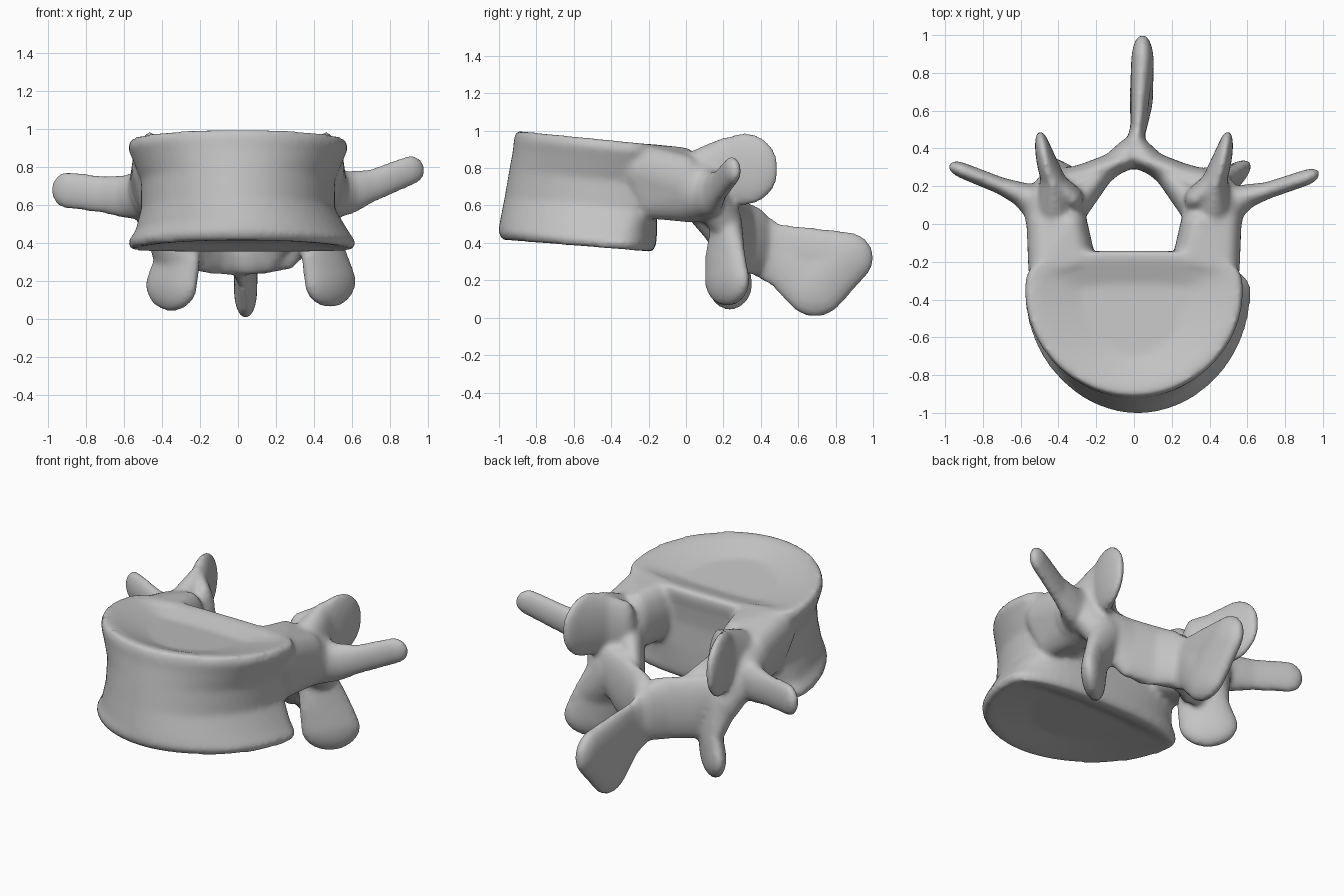
import bpy
import bmesh
from math import cos, sin, pi, copysign
from mathutils import Matrix, Vector

# Remove the default cube only
default_cube = bpy.data.objects.get("Cube")
if default_cube:
    bpy.data.objects.remove(default_cube, do_unlink=True)

bone = bpy.data.materials.new("bone_grey")
bone.use_nodes = True
colour = (0.55, 0.55, 0.55, 1)
bone.diffuse_color = colour
for node in bone.node_tree.nodes:
    if node.type == 'BSDF_PRINCIPLED':
        node.inputs["Base Color"].default_value = colour
        node.inputs["Roughness"].default_value = 0.7

clay = bmesh.new()


def add_ellipsoid(bm, centre, radii, yaw, side):
    x, y, z = centre
    matrix = (Matrix.Translation((x * side, y, z))
              @ Matrix.Rotation(yaw * side, 4, 'Z')
              @ Matrix.Diagonal((*radii, 1)))
    bmesh.ops.create_icosphere(bm, subdivisions=3, radius=1, matrix=matrix)


def merge_into_clay(bm):
    bmesh.ops.recalc_face_normals(bm, faces=bm.faces[:])
    mesh = bpy.data.meshes.new("part")
    bm.to_mesh(mesh)
    bm.free()
    clay.from_mesh(mesh)
    bpy.data.meshes.remove(mesh)


def skin(blobs, side=1):
    """Wrap a group of (centre, radii, yaw) ellipsoids in one convex skin."""
    bm = bmesh.new()
    for blob in blobs:
        add_ellipsoid(bm, *blob, side)
    points = [v.co.copy() for v in bm.verts]
    bm.clear()
    for point in points:
        bm.verts.new(point)
    hull = bmesh.ops.convex_hull(bm, input=bm.verts[:])
    loose = {v for v in hull["geom_interior"] + hull["geom_unused"]
             if isinstance(v, bmesh.types.BMVert)}
    bmesh.ops.delete(bm, geom=list(loose), context='VERTS')
    merge_into_clay(bm)


def chain(blobs, side=1):
    for pair in zip(blobs, blobs[1:]):
        skin(pair, side)


def body_ring(bm, height, half_width, front, back, lower, count=64):
    """One D-shaped outline: round in front, flattened at the back."""
    widest = -0.36
    slope, shift, flatness = (-0.08, 0.02, 0.85) if lower else (-0.1, 0, 0.6)
    ring = []
    for i in range(count):
        c, s = cos(2 * pi * i / count), sin(2 * pi * i / count)
        power = 1.02 if s < 0 else flatness
        x = half_width * copysign(abs(c) ** power, c) + shift
        reach = (widest - front) if s < 0 else (back - widest)
        y = widest + reach * copysign(abs(s) ** power, s)
        ring.append(bm.verts.new(Vector((x, y, height + slope * (y + 0.55)))))
    return ring


# Vertebral body with dished end plates and a narrow waist
profile = [
    (0.42, 0.30, -0.75, -0.33), (0.385, 0.54, -0.93, -0.24),
    (0.38, 0.585, -0.98, -0.18), (0.42, 0.60, -1.005, -0.16),
    (0.48, 0.56, -0.995, -0.155), (0.60, 0.51, -0.97, -0.155),
    (0.75, 0.51, -0.945, -0.16), (0.86, 0.555, -0.925, -0.15),
    (0.92, 0.58, -0.92, -0.14), (0.965, 0.565, -0.905, -0.145),
    (0.96, 0.50, -0.85, -0.19), (0.91, 0.28, -0.70, -0.32),
]
body = bmesh.new()
rings = [body_ring(body, *row, row[0] < 0.55) for row in profile]
for low, high in zip(rings, rings[1:]):
    for i in range(len(low)):
        j = (i + 1) % len(low)
        body.faces.new((low[i], low[j], high[j], high[i]))
body.faces.new(rings[0][::-1])
body.faces.new(rings[-1])
merge_into_clay(body)

for side in (1, -1):
    # Pedicle, flat topped and flush with the body
    skin([((0.29, -0.20, 0.75), (0.09, 0.08, 0.18), 0),
          ((0.48, -0.24, 0.80), (0.08, 0.10, 0.13), 0),
          ((0.44, -0.20, 0.68), (0.09, 0.10, 0.15), 0),
          ((0.335, 0.0, 0.74), (0.09, 0.08, 0.17), 0),
          ((0.49, 0.0, 0.73), (0.08, 0.09, 0.14), 0),
          ((0.42, 0.0, 0.68), (0.13, 0.09, 0.17), 0)], side)

    # Bridge down to the lower joint
    chain([((0.41, 0.01, 0.70), (0.165, 0.09, 0.19), 0),
           ((0.43, 0.13, 0.67), (0.16, 0.09, 0.16), 0),
           ((0.40, 0.22, 0.50), (0.11, 0.08, 0.12), 0)], side)

    # Upper joint process, an upright plate curling in towards the canal
    chain([((0.325, 0.13, 0.73), (0.06, 0.07, 0.18), 0),
           ((0.41, 0.205, 0.77), (0.06, 0.08, 0.175), -0.5),
           ((0.465, 0.315, 0.795), (0.048, 0.185, 0.195), -0.2)], side)
    chain([((0.42, 0.08, 0.74), (0.10, 0.10, 0.17), 0),
           ((0.43, 0.22, 0.78), (0.06, 0.10, 0.19), -0.2)], side)

    # Lamina closing the canal at the back, with its sloping inner wall
    chain([((0.40, 0.20, 0.55), (0.10, 0.08, 0.13), 0),
           ((0.26, 0.255, 0.45), (0.09, 0.065, 0.195), -0.5),
           ((0.04, 0.345, 0.42), (0.07, 0.06, 0.19), -0.3)], side)
    chain([((0.33, 0.08, 0.64), (0.08, 0.10, 0.15), 0),
           ((0.17, 0.265, 0.43), (0.06, 0.06, 0.19), 0),
           ((0.03, 0.385, 0.41), (0.06, 0.07, 0.18), 0)], side)

    # Lower joint process, set diagonally and slightly uneven left to right
    x, y, z = (0.485, 0.22, 0.20) if side > 0 else (0.35, 0.235, 0.18)
    chain([((0.39, 0.22, 0.50), (0.11, 0.08, 0.12), 0),
           ((x - 0.03, y - 0.01, z + 0.13), (0.15, 0.062, 0.10), 0.7),
           ((x, y, z), (0.17, 0.065, 0.14), 0.7)], side)

# Transverse processes, the left one lifted higher
base = ((0.45, 0.09, 0.66), (0.145, 0.105, 0.14), 0)
chain([base,
       ((0.59, 0.145, 0.665), (0.06, 0.065, 0.115), 0.4),
       ((0.70, 0.175, 0.70), (0.06, 0.045, 0.09), 0.4),
       ((0.91, 0.245, 0.785), (0.08, 0.042, 0.078), 0.4)], 1)
chain([base,
       ((0.59, 0.155, 0.645), (0.06, 0.065, 0.115), 0.4),
       ((0.70, 0.20, 0.655), (0.06, 0.045, 0.10), 0.4),
       ((0.90, 0.28, 0.68), (0.09, 0.042, 0.098), 0.4)], -1)

# Spinous process, a thin blade with a heavier rim behind and below
root = ((0.0, 0.36, 0.41), (0.06, 0.07, 0.18), 0)
middle = ((0.02, 0.49, 0.33), (0.04, 0.08, 0.175), 0)
low_rim = ((0.04, 0.69, 0.155), (0.062, 0.165, 0.152), 0)
end_rim = ((0.045, 0.86, 0.32), (0.06, 0.145, 0.14), 0)
chain([root, middle, end_rim])
chain([middle, low_rim, end_rim])

# Fuse all parts into one smooth bone
mesh = bpy.data.meshes.new("vertebra")
clay.to_mesh(mesh)
clay.free()
mesh.materials.append(bone)
vertebra = bpy.data.objects.new("vertebra", mesh)
bpy.context.collection.objects.link(vertebra)
fuse = vertebra.modifiers.new("fuse", 'REMESH')
fuse.mode = 'VOXEL'
fuse.voxel_size = 0.015
fuse.use_smooth_shade = True
soften = vertebra.modifiers.new("soften", 'SMOOTH')
soften.factor = 0.5
soften.iterations = 10
